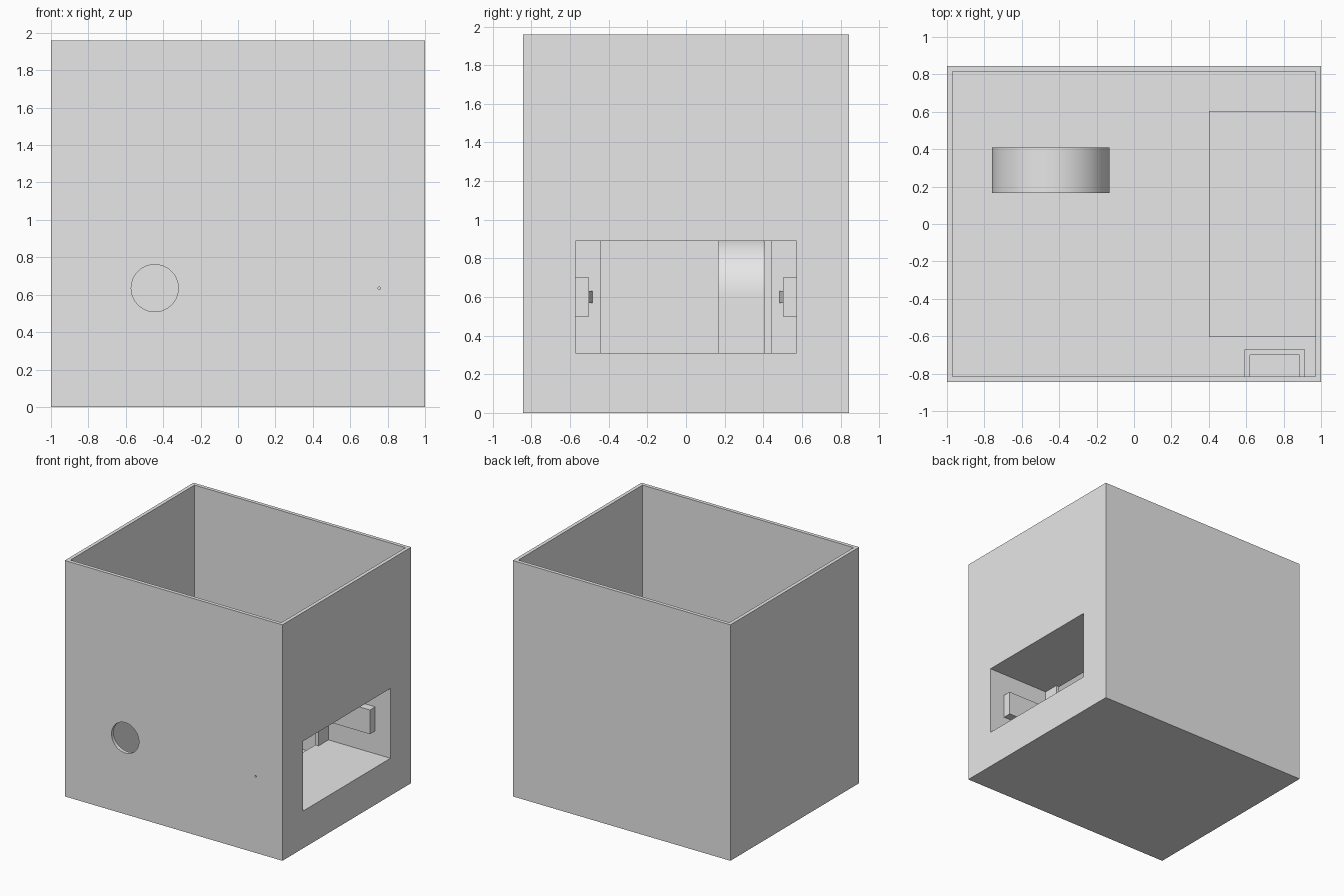
import bpy, bmesh, math
from mathutils import Matrix, Vector

cube = bpy.data.objects.get("Cube")
if cube:
    bpy.data.objects.remove(cube, do_unlink=True)

grey = bpy.data.materials.new("light_grey_plastic")
grey.use_nodes = True
COLOUR = (0.8, 0.8, 0.8, 1)
grey.diffuse_color = COLOUR
grey.node_tree.nodes["Principled BSDF"].inputs["Base Color"].default_value = COLOUR

W, D, H, T = 1.0, 0.845, 1.96, 0.03   # half width, half depth, height, wall


def finish(name, bm):
    bmesh.ops.recalc_face_normals(bm, faces=bm.faces)
    mesh = bpy.data.meshes.new(name)
    bm.to_mesh(mesh)
    bm.free()
    mesh.materials.append(grey)
    obj = bpy.data.objects.new(name, mesh)
    bpy.context.collection.objects.link(obj)
    return obj


def box(name, x, y, z):
    bm = bmesh.new()
    bmesh.ops.create_cube(bm, size=1)
    for v in bm.verts:
        v.co = [r[0] if c < 0 else r[1] for c, r in zip(v.co, (x, y, z))]
    return finish(name, bm)


def rod(name, x, y, z, radius, length, sides):
    bm = bmesh.new()
    bmesh.ops.create_cone(bm, cap_ends=True, segments=sides, radius1=radius,
                          radius2=radius, depth=length,
                          matrix=Matrix.Translation((x, y, z)) @ Matrix.Rotation(math.pi / 2, 4, "X"))
    return finish(name, bm)


def prism(name, outline, direction):
    bm = bmesh.new()
    face = bm.faces.new([bm.verts.new(p) for p in outline])
    out = bmesh.ops.extrude_face_region(bm, geom=[face])["geom"]
    moved = [v for v in out if isinstance(v, bmesh.types.BMVert)]
    bmesh.ops.translate(bm, verts=moved, vec=Vector(direction))
    return finish(name, bm)


def cut(target, *cutters):
    for c in cutters:
        mod = target.modifiers.new("cut", "BOOLEAN")
        mod.operation = "DIFFERENCE"
        mod.solver = "EXACT"
        mod.object = c
    bpy.context.view_layer.update()
    graph = bpy.context.evaluated_depsgraph_get()
    mesh = bpy.data.meshes.new_from_object(target.evaluated_get(graph))
    target.modifiers.clear()
    target.data = mesh
    for c in cutters:
        bpy.data.objects.remove(c, do_unlink=True)


def smooth(obj):
    bpy.ops.object.select_all(action="DESELECT")
    obj.select_set(True)
    bpy.context.view_layer.objects.active = obj
    bpy.ops.object.shade_smooth_by_angle(angle=math.radians(35))


# Open-topped case with a side window, a round front hole and a pinhole
LOW, HIGH = 0.31, 0.89
SIDE = 0.573
case = box("case", (-W, W), (-D, D), (0, H))
cut(case,
    box("cavity", (-W + T, W - T), (-D + T, D - T), (T, H + 0.1)),
    box("window", (0.9, 1.1), (-SIDE, SIDE), (LOW, HIGH)),
    rod("round_hole", -0.445, -D, 0.635, 0.126, 0.2, 48),
    rod("pinhole", 0.755, -D, 0.635, 0.007, 0.2, 12))
smooth(case)

# Bay behind the window, with an open back
BACK, INNER, FRONT = 0.40, 0.43, W - T
bay = box("window_bay", (BACK, FRONT), (-SIDE - T, SIDE + T), (LOW - T, HIGH + T))
cut(bay,
    box("bay_space", (INNER, W), (-SIDE, SIDE), (LOW, HIGH)),
    box("bay_back_hole", (0.3, 0.5), (-0.443, 0.443), (LOW, HIGH)))

# Side rails in the bay, each with a small snap wedge
for name, s in (("right", -1), ("left", 1)):
    box(name + "_rail", (INNER, 0.86), sorted((s * 0.503, s * SIDE)), (0.5, 0.7))
    prism(name + "_snap", [(INNER, s * 0.503, 0.57), (0.5, s * 0.503, 0.57),
                           (INNER, s * 0.485, 0.57)], (0, 0, 0.06))

# Arched block standing on the floor
R, CX, CZ = 0.315, -0.445, 0.6
arc = [(CX + R * math.cos(a), 0.165, CZ + R * math.sin(a))
       for a in (math.pi * i / 32 for i in range(33))]
arch = prism("arched_block", arc + [(CX - R, 0.165, T), (CX + R, 0.165, T)], (0, 0.245, 0))
smooth(arch)

# Small open pocket behind the pinhole
pocket = box("pinhole_pocket", (0.59, 0.915), (-D + T, -0.67), (T, 0.75))
cut(pocket, box("pocket_space", (0.62, 0.885), (-D, -0.70), (0.5, 0.9)))
